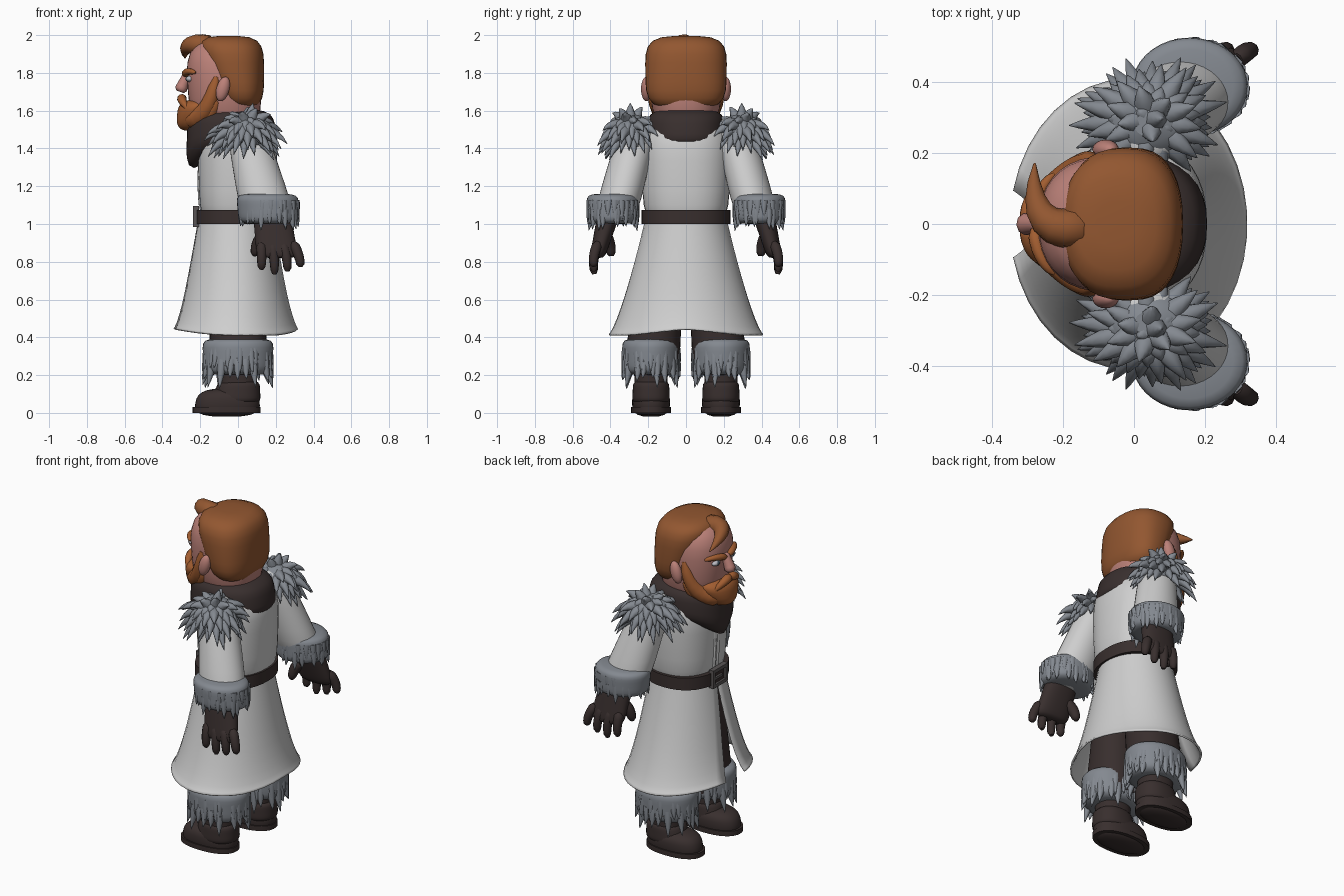
import bpy, bmesh, math, random
from mathutils import Vector

random.seed(4)
if "Cube" in bpy.data.objects:
    bpy.data.objects.remove(bpy.data.objects["Cube"])


def material(name, *rgb):
    m = bpy.data.materials.new(name)
    m.use_nodes = True
    m.diffuse_color = (*rgb, 1)
    m.node_tree.nodes["Principled BSDF"].inputs["Base Color"].default_value = (*rgb, 1)
    return m


COAT = material("off white cloth", 0.62, 0.62, 0.62)
FUR = material("grey fur", 0.23, 0.25, 0.28)
LEATHER = material("dark brown leather", 0.04, 0.028, 0.027)
HAIR = material("ginger hair", 0.29, 0.095, 0.03)
BEARD = material("ginger beard", 0.36, 0.11, 0.03)
SKIN = material("skin", 0.5, 0.22, 0.19)
METAL = material("dull metal", 0.1, 0.09, 0.09)
EYE = material("eye white", 0.5, 0.5, 0.55)
IRIS = material("iris", 0.04, 0.07, 0.1)


def finish(bm, name, mat, mirror=False, thickness=0):
    """Turn a bmesh into a smooth object, optionally mirrored across the body."""
    bmesh.ops.recalc_face_normals(bm, faces=bm.faces)
    mesh = bpy.data.meshes.new(name)
    bm.to_mesh(mesh)
    bm.free()
    mesh.materials.append(mat)
    mesh.polygons.foreach_set("use_smooth", [True] * len(mesh.polygons))
    mesh.set_sharp_from_angle(angle=math.radians(60))
    ob = bpy.data.objects.new(name, mesh)
    bpy.context.scene.collection.objects.link(ob)
    if thickness:
        ob.modifiers.new("thickness", 'SOLIDIFY').thickness = thickness
    if mirror:
        ob.modifiers.new("other side", 'MIRROR').use_axis = (False, True, False)


def bridge(bm, rings, closed=True):
    for low, high in zip(rings, rings[1:]):
        count = len(low)
        for i in range(count if closed else count - 1):
            j = (i + 1) % count
            bm.faces.new((low[i], low[j], high[j], high[i]))
    if closed:
        bm.faces.new(rings[0])
        bm.faces.new(rings[-1])


def stack(bm, low, high, ease=1, rounding=0, power=2.3, gap=0, warp=None, steps=12, sides=36):
    """Level ovals blended from low to high, each (x, y, z, radius x, radius y).
    Rounding closes both ends; gap leaves a front slit that narrows upward."""
    rings = []
    for k in range(steps + 1):
        t = (1 - math.cos(math.pi * k / steps)) / 2
        x, y, z = Vector(low[:3]).lerp(Vector(high[:3]), t)
        size = Vector(low[3:]).lerp(Vector(high[3:]), t ** ease)
        if rounding:
            size *= max(0.3, (1 - abs(2 * t - 1) ** rounding) ** (1 / rounding))
        start = gap * (1.05 - t)
        ring = []
        for i in range(sides):
            a = start + (math.tau - 2 * start) * i / (sides - 1 if gap else sides)
            c, s = math.cos(a), math.sin(a)
            co = Vector((x - size.x * math.copysign(abs(c) ** (2 / power), c),
                         y + size.y * math.copysign(abs(s) ** (2 / power), s), z))
            ring.append(bm.verts.new(warp(co) if warp else co))
        rings.append(ring)
    bridge(bm, rings, not gap)


def body_part(name, mat, low, high, mirror=False, thickness=0, **shape):
    bm = bmesh.new()
    stack(bm, low, high, **shape)
    finish(bm, name, mat, mirror, thickness)


def sweep(bm, a, b, c, radius, tip=0.5, taper=2, steps=8, sides=10):
    """Tapered strand along the bend a, b, c."""
    a, b, c = Vector(a), Vector(b), Vector(c)
    rings = []
    for k in range(steps + 1):
        t = k / steps
        centre = a.lerp(b, t).lerp(b.lerp(c, t), t)
        along = (b - a).lerp(c - b, t).normalized()
        across = along.orthogonal() if k == 0 else across - along * across.dot(along)
        across.normalize()
        other = along.cross(across)
        # round off the very end of blunt strands
        blunt = 0.6 if taper == 2 and k in (0, steps) else 1
        r = radius * (1 - (1 - tip) * t ** taper) * blunt
        rings.append([bm.verts.new(centre + r * (across * math.cos(w) + other * math.sin(w)))
                      for w in (math.tau * i / sides for i in range(sides))])
    bridge(bm, rings)


def strands(name, mat, *paths, mirror=True):
    bm = bmesh.new()
    for path in paths:
        sweep(bm, *path)
    finish(bm, name, mat, mirror)


def ball(name, mat, centre, size, lean=0, mirror=True):
    bm = bmesh.new()
    bmesh.ops.create_uvsphere(bm, u_segments=20, v_segments=12, radius=1)
    bmesh.ops.scale(bm, vec=size, verts=bm.verts)
    for v in bm.verts:
        v.co.x += lean * v.co.z
    bmesh.ops.translate(bm, vec=centre, verts=bm.verts)
    finish(bm, name, mat, mirror)


def tuft(bm, start, end, droop, radius):
    bend = start.lerp(end, 0.6)
    sweep(bm, start, bend, end - Vector((0, 0, droop)), radius, tip=0.04, taper=1.2, steps=5, sides=7)


def fur_band(name, low, high, length, spread, radius):
    """Padded fur tube with two rows of hanging tufts sunk into it."""
    bm = bmesh.new()
    stack(bm, low, high, rounding=6, power=2)
    x, y, z, rx, ry = low
    for row in range(2):
        level = z + (0.15 + 0.3 * row) * (high[2] - z)
        for i in range(20):
            a = math.tau * (i + random.uniform(-0.4, 0.4)) / 20
            out = Vector((rx * math.cos(a), ry * math.sin(a), 0))
            root = Vector((x, y, level + 0.05)) + out * 0.86
            drop = Vector((0, 0, 0.05 + length * random.uniform(0.4, 1.2)))
            tuft(bm, root, root + out * spread - drop, 0, radius)
    finish(bm, name, FUR, True)


# Boots, trousers and leg fur
LEG = 0.185
body_part("boot_soles", LEATHER, (-0.06, LEG, 0, 0.18, 0.105), (-0.06, LEG, 0.03, 0.18, 0.105), True)
body_part("boot_feet", LEATHER, (-0.06, LEG, -0.02, 0.18, 0.1), (-0.05, LEG, 0.13, 0.16, 0.1), True, rounding=3)
body_part("boot_ankles", LEATHER, (-0.01, LEG, 0.05, 0.13, 0.1), (0.005, LEG, 0.17, 0.11, 0.095), True, rounding=6)
body_part("boot_shafts", LEATHER, (0, LEG, 0.1, 0.1, 0.087), (0, LEG, 0.3, 0.1, 0.09), True)
body_part("trousers", LEATHER, (0, LEG, 0.25, 0.15, 0.15), (0, 0.1, 1, 0.15, 0.1), True)
fur_band("leg_fur", (0, LEG, 0.2, 0.18, 0.147), (0, LEG, 0.395, 0.19, 0.155), 0.09, 0.18, 0.03)


def lift_hem(co):
    """Raise the hem towards the front and the middle of the back."""
    rise = 0.3 * co.x ** 2
    if co.x > 0:
        rise = 0.035 * max(0, 1 - abs(co.y) / 0.3)
    co.z += rise * max(0, 1 - (co.z - 0.4) / 0.2)
    return co


# Coat, sleeves and belt
body_part("coat_skirt", COAT, (-0.015, 0, 0.415, 0.335, 0.41), (-0.01, 0, 1.03, 0.2, 0.215),
          thickness=0.01, ease=0.75, power=2, gap=0.22, warp=lift_hem)
body_part("coat_body", COAT, (0, 0, 0.95, 0.2, 0.22), (-0.005, 0, 1.56, 0.215, 0.25), rounding=4)
strands("coat_front_edge", COAT, ((-0.19, 0.015, 1.06), (-0.21, 0.015, 1.2), (-0.195, 0.015, 1.36), 0.013, 1))
body_part("sleeves", COAT, (0.17, 0.385, 1, 0.15, 0.12), (0.03, 0.24, 1.56, 0.1, 0.1), True,
          rounding=4, power=2)
body_part("belt", LEATHER, (-0.01, 0, 1, 0.215, 0.235), (-0.01, 0, 1.075, 0.215, 0.235))

# Buckle frame from two uprights and two rails, with a prong
bm = bmesh.new()
bars = [(side * 0.06, 1.04, 0.02, 0.11) for side in (-1, 1)]
bars += [(0, 1.04 + side * 0.045, 0.14, 0.02) for side in (-1, 1)]
bars.append((0.02, 1.04, 0.08, 0.015))
for y, z, width, height in bars:
    made = bmesh.ops.create_cube(bm, size=1)["verts"]
    bmesh.ops.scale(bm, vec=(0.03, width, height), verts=made)
    bmesh.ops.translate(bm, vec=(-0.222, y, z), verts=made)
finish(bm, "belt_buckle", METAL)

# Cuffs and gloves
fur_band("cuff_fur", (0.165, 0.387, 1, 0.16, 0.135), (0.155, 0.387, 1.16, 0.165, 0.14), 0.05, 0.12, 0.026)
body_part("glove_palms", LEATHER, (0.21, 0.47, 0.82, 0.11, 0.04), (0.18, 0.41, 1.05, 0.1, 0.06), True,
          rounding=6)
fingers = []
for i in range(4):
    x = 0.125 + 0.055 * i
    tip_z = 0.73 + 0.025 * abs(i - 1.2)
    fingers.append(((x, 0.465, 0.9), (x + 0.015 * i, 0.5, 0.82), (x + 0.013 * i, 0.485, tip_z), 0.028, 0.7))
thumb = ((0.14, 0.43, 0.94), (0.09, 0.4, 0.9), (0.09, 0.395, 0.83), 0.035, 0.6)
strands("glove_fingers", LEATHER, *fingers, thumb)

# Shoulder fur: a dome covered with radiating, drooping tufts
bm = bmesh.new()
dome = Vector((0.045, 0.295, 1.49))
stack(bm, (0.06, 0.31, 1.39, 0.13, 0.11), (0.04, 0.28, 1.58, 0.13, 0.11), rounding=2, power=2)
tufts = 75
for i in range(tufts):
    height = 1 - 1.6 * (i + 0.5) / tufts
    flat = math.sqrt(1 - height * height)
    turn = i * math.pi * (3 - math.sqrt(5))
    reach = Vector((0.22 * flat * math.cos(turn), 0.18 * flat * math.sin(turn), 0.15 * height))
    tuft(bm, dome + reach * 0.3, dome + reach * random.uniform(0.75, 1.1), 0.08 * flat, 0.04)
finish(bm, "shoulder_fur", FUR, True)


def chest_dip(co):
    """Pull the front of the cowl down to a point on the chest."""
    front = max(0, -0.08 - co.x) / 0.18 * max(0, 1 - abs(co.y) / 0.22)
    co.z -= max(0, 1.53 - co.z) * 1.2 * front
    return co


body_part("cowl", LEATHER, (-0.03, 0, 1.4, 0.25, 0.21), (-0.04, 0, 1.61, 0.22, 0.2), rounding=4, warp=chest_dip)

# Head and hair
body_part("head", SKIN, (-0.06, 0, 1.48, 0.19, 0.18), (-0.085, 0, 1.98, 0.2, 0.2), rounding=3)
body_part("hair", HAIR, (0.025, 0, 1.61, 0.105, 0.212), (-0.05, 0, 1.995, 0.185, 0.218),
          ease=0.8, rounding=4, power=2.4)
strands("quiff", HAIR, ((-0.12, 0, 1.93), (-0.3, -0.06, 1.99), (-0.28, 0.17, 1.88), 0.06, 0.1), mirror=False)
ball("ears", SKIN, (-0.08, 0.21, 1.715), (0.035, 0.028, 0.065), lean=0.2)
strands("nose", SKIN, ((-0.26, 0, 1.8), (-0.285, 0, 1.76), (-0.307, 0, 1.7), 0.025, 1.4), mirror=False)
ball("eyes", EYE, (-0.255, 0.075, 1.768), (0.02, 0.03, 0.016))
ball("irises", IRIS, (-0.267, 0.073, 1.768), (0.011, 0.013, 0.013))
strands("eyebrows", BEARD, ((-0.28, 0.015, 1.79), (-0.275, 0.1, 1.82), (-0.225, 0.14, 1.8), 0.02))

# Beard, jaw hair and moustache
body_part("beard", BEARD, (-0.26, 0, 1.495, 0.07, 0.08), (-0.2, 0, 1.66, 0.115, 0.165), rounding=3, power=2)
strands("jaw_hair", BEARD,
        ((-0.26, 0.04, 1.55), (-0.15, 0.17, 1.55), (-0.115, 0.178, 1.78), 0.055, 0.45),
        ((-0.24, 0.04, 1.53), (-0.13, 0.15, 1.55), (-0.12, 0.16, 1.68), 0.05, 0.6))
strands("moustache", BEARD, ((-0.295, 0, 1.665), (-0.305, 0.07, 1.66), (-0.26, 0.11, 1.6), 0.026, 0.3))
